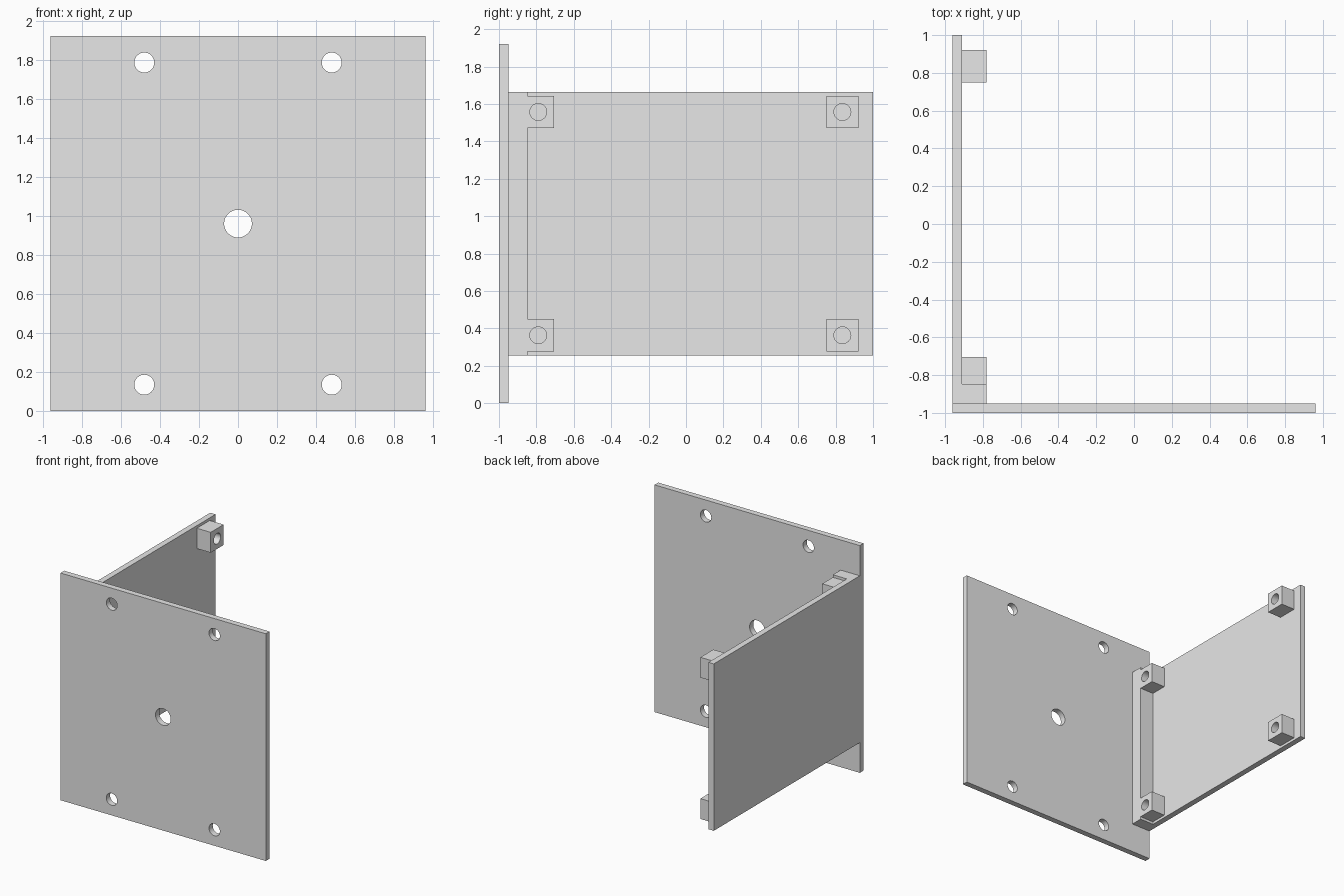
import bpy
import bmesh
from math import pi, radians
from mathutils import Matrix, Vector

cube = bpy.data.objects.get("Cube")
if cube:
    bpy.data.objects.remove(cube, do_unlink=True)

grey = bpy.data.materials.new("plain grey")
grey.use_nodes = True
grey.diffuse_color = (0.8, 0.8, 0.8, 1)
grey.node_tree.nodes["Principled BSDF"].inputs["Base Color"].default_value = (0.8, 0.8, 0.8, 1)


def make_object(name, bm):
    mesh = bpy.data.meshes.new(name)
    bm.to_mesh(mesh)
    bm.free()
    mesh.materials.append(grey)
    obj = bpy.data.objects.new(name, mesh)
    bpy.context.collection.objects.link(obj)
    return obj


def box(name, low, high):
    low, high = Vector(low), Vector(high)
    bm = bmesh.new()
    bmesh.ops.create_cube(bm, size=1)
    bmesh.ops.scale(bm, vec=high - low, verts=bm.verts)
    bmesh.ops.translate(bm, vec=(low + high) / 2, verts=bm.verts)
    return make_object(name, bm)


def drill(obj, holes, axis, depth):
    """Cut round holes, given as (centre, radius), along the x or y axis."""
    turn = Matrix.Rotation(pi / 2, 4, "Y" if axis == "x" else "X")
    bm = bmesh.new()
    for centre, radius in holes:
        bmesh.ops.create_cone(bm, cap_ends=True, segments=48, radius1=radius,
                              radius2=radius, depth=depth,
                              matrix=Matrix.Translation(centre) @ turn)
    cutter = make_object("hole_cutter", bm)
    cutter.hide_render = True
    mod = obj.modifiers.new("holes", "BOOLEAN")
    mod.operation = "DIFFERENCE"
    mod.solver = "EXACT"
    mod.object = cutter
    bpy.ops.object.select_all(action="DESELECT")
    obj.select_set(True)
    bpy.context.view_layer.objects.active = obj
    bpy.ops.object.modifier_apply(modifier=mod.name)
    bpy.data.objects.remove(cutter, do_unlink=True)
    bpy.ops.object.shade_smooth_by_angle(angle=radians(30))


MID = 0.96            # half the plate width and its centre height
INNER, OUTER = -0.91, -0.78   # x range of the mounting parts

# Front plate with four corner holes and a larger central one
front_plate = box("front_plate", (-MID, -1, 0), (MID, -0.95, 2 * MID))
holes = [((sx * 0.48, -0.975, MID + sz * 0.825), 0.051)
         for sx in (-1, 1) for sz in (-1, 1)]
holes.append(((0, -0.975, MID), 0.071))
drill(front_plate, holes, "y", 0.2)

# Side plate and the corner strip that joins it to the front plate
box("side_plate", (-MID, -0.95, 0.255), (INNER, 1, 1.665))
box("corner_strip", (INNER, -0.95, 0.255), (OUTER, -0.847, 1.665))

# Drilled mounting blocks
for end, y0, y1, hole_y in (("front", -0.847, -0.705, -0.79),
                            ("back", 0.75, 0.922, 0.836)):
    for level, side in (("lower", -1), ("upper", 1)):
        z = MID + side * 0.597
        block = box(f"{end}_{level}_block", (INNER, y0, z - 0.086), (OUTER, y1, z + 0.086))
        drill(block, [((-0.845, hole_y, z), 0.045)], "x", 0.3)
